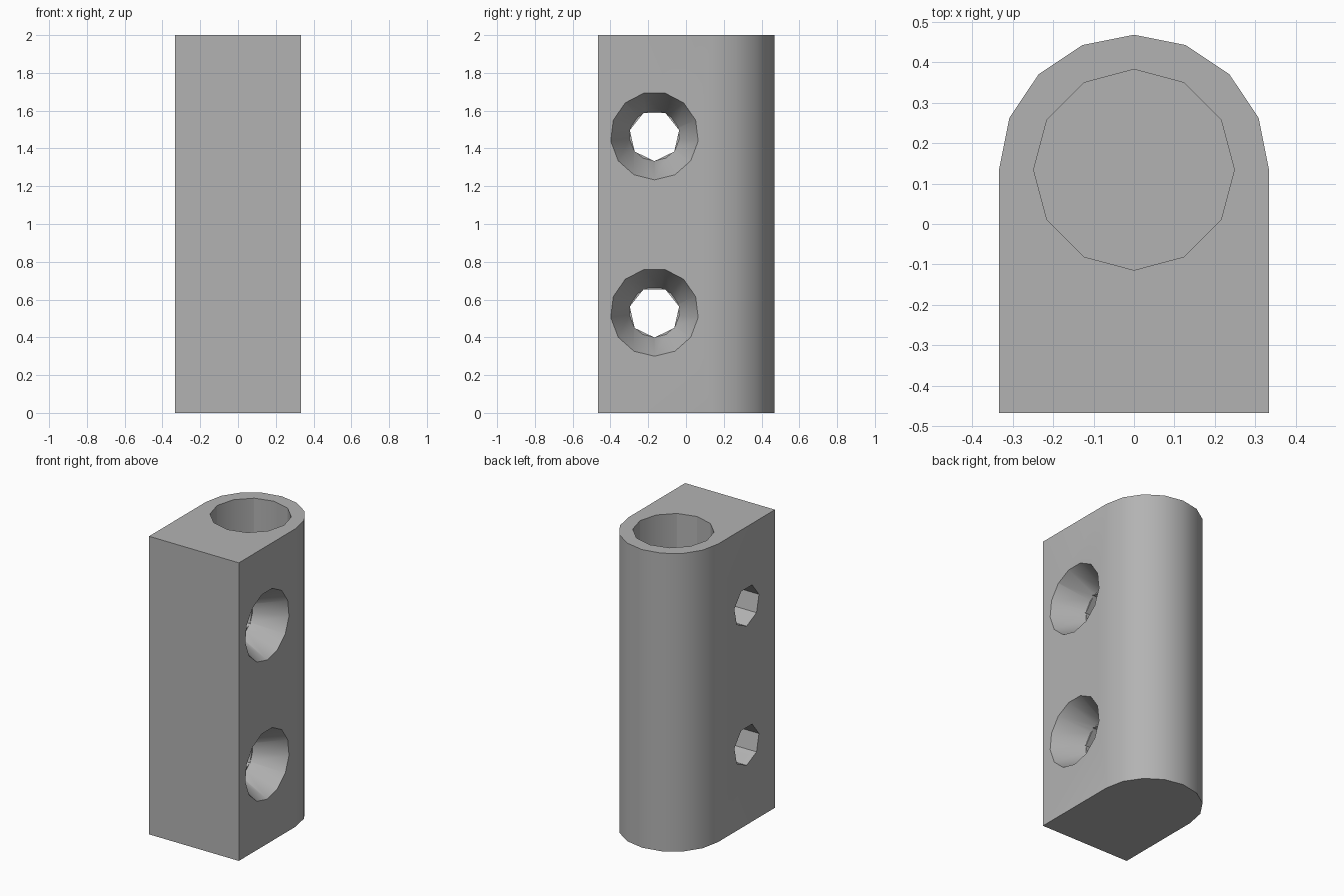
import bpy, bmesh, math
from mathutils import Vector

if "Cube" in bpy.data.objects:
    bpy.data.objects.remove(bpy.data.objects["Cube"], do_unlink=True)

HALF_W, FRONT, ARC_Y, HEIGHT = 1 / 3, -0.467, 0.134, 2.0

grey = bpy.data.materials.new("plain_grey")
grey.use_nodes = True
grey.diffuse_color = (0.45, 0.45, 0.45, 1)
grey.node_tree.nodes["Principled BSDF"].inputs["Base Color"].default_value = grey.diffuse_color


def loft(name, rings):
    """Solid skinned between rings of equal length, with capped ends."""
    bm = bmesh.new()
    loops = [[bm.verts.new(p) for p in ring] for ring in rings]
    bm.faces.new(loops[0])
    bm.faces.new(loops[-1])
    n = len(loops[0])
    for a, b in zip(loops, loops[1:]):
        for i in range(n):
            j = (i + 1) % n
            bm.faces.new((a[i], a[j], b[j], b[i]))
    bmesh.ops.recalc_face_normals(bm, faces=bm.faces)
    mesh = bpy.data.meshes.new(name)
    bm.to_mesh(mesh)
    bm.free()
    mesh.materials.append(grey)
    obj = bpy.data.objects.new(name, mesh)
    bpy.context.collection.objects.link(obj)
    return obj


def side_ring(x, z, radius, sides):
    """Ring facing sideways, with one corner pointing straight down."""
    turns = [2 * math.pi * i / sides for i in range(sides)]
    return [Vector((x, -0.167 + radius * math.sin(t), z - radius * math.cos(t))) for t in turns]


# Block with a rounded back
outline = [(-HALF_W, FRONT), (HALF_W, FRONT)]
outline += [(HALF_W * math.cos(math.pi * i / 8), ARC_Y + HALF_W * math.sin(math.pi * i / 8))
            for i in range(9)]
block = loft("mounting_block", [[(x, y, z) for x, y in outline] for z in (0, HEIGHT)])

# Blind bore in the top
bore = [(0.248 * math.sin(math.pi * i / 6), ARC_Y + 0.248 * math.cos(math.pi * i / 6))
        for i in range(12)]
cutters = [loft("bore_cutter", [[(x, y, z) for x, y in bore] for z in (1.667, HEIGHT + 0.1)])]

# Two countersunk screw holes
for label, z in (("lower", 0.533), ("upper", 1.467)):
    cutters.append(loft(label + "_hole_cutter",
                        [side_ring(x, z, 0.134, 7) for x in (-0.5, 0.2)]))
    cutters.append(loft(label + "_countersink_cutter",
                        [side_ring(0.133, z, 0.133, 13), side_ring(0.353, z, 0.243, 13)]))

# Cut the holes and bake the result
for cutter in cutters:
    cutter.hide_render = True
    cut = block.modifiers.new(cutter.name, "BOOLEAN")
    cut.operation = "DIFFERENCE"
    cut.solver = "EXACT"
    cut.object = cutter

bpy.context.view_layer.update()
baked = bpy.data.meshes.new_from_object(
    block.evaluated_get(bpy.context.evaluated_depsgraph_get()))
block.modifiers.clear()
block.data = baked
for cutter in cutters:
    bpy.data.objects.remove(cutter, do_unlink=True)

# Smooth the round back, keep hard edges
bpy.ops.object.select_all(action="DESELECT")
block.select_set(True)
bpy.context.view_layer.objects.active = block
bpy.ops.object.shade_smooth_by_angle(angle=math.radians(30))
